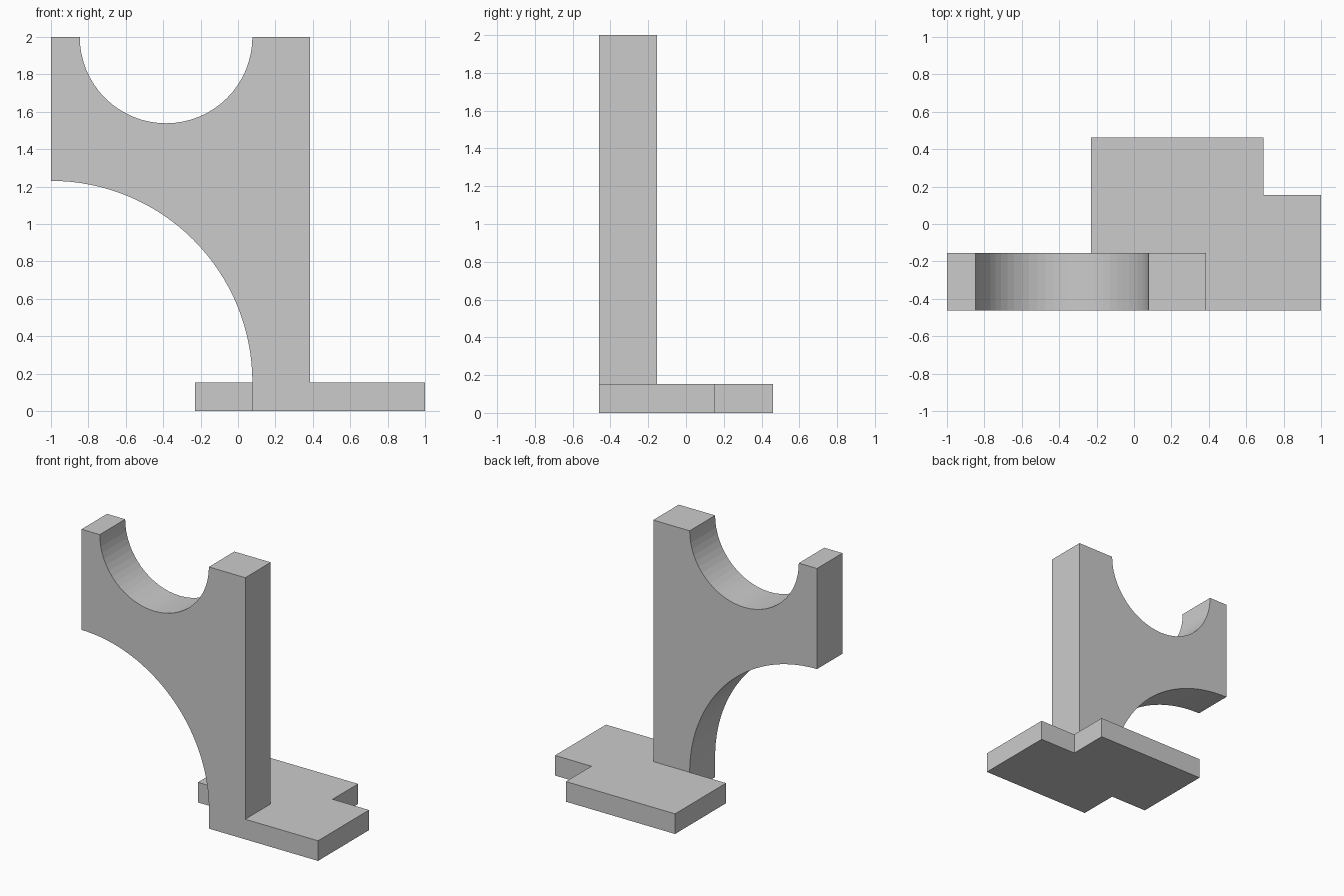
import bpy, bmesh
from math import sin, cos, pi, radians
from mathutils import Vector

if "Cube" in bpy.data.objects:
    bpy.data.objects.remove(bpy.data.objects["Cube"])

U = 2 / 13  # design module: the bracket is 13 modules wide and tall


def arc(cx, cz, r, a0, a1, n):
    """Points along a circular arc, angles in degrees."""
    steps = [radians(a0 + (a1 - a0) * i / n) for i in range(n + 1)]
    return [(cx + r * cos(a), cz + r * sin(a)) for a in steps]


def prism(name, outline, to_3d, direction):
    """Extrude a flat outline (in modules) into a solid."""
    bm = bmesh.new()
    face = bm.faces.new([bm.verts.new(Vector(to_3d(a, b)) * U) for a, b in outline])
    result = bmesh.ops.extrude_face_region(bm, geom=[face], use_keep_orig=True)
    moved = [v for v in result["geom"] if isinstance(v, bmesh.types.BMVert)]
    bmesh.ops.translate(bm, verts=moved, vec=Vector(direction) * U)
    bmesh.ops.recalc_face_normals(bm, faces=bm.faces)
    mesh = bpy.data.meshes.new(name)
    bm.to_mesh(mesh)
    bm.free()
    obj = bpy.data.objects.new(name, mesh)
    bpy.context.collection.objects.link(obj)
    return obj


# Base plate with two opposite corners notched
base = [(0.5, -3), (6.5, -3), (6.5, 1), (4.5, 1),
        (4.5, 3), (-1.5, 3), (-1.5, -1), (0.5, -1)]
bracket = prism("cradle_bracket", base, lambda x, y: (x, y, 0), (0, 0, 1))

# Upright web: quarter-round underside and half-round cradle on top
web = [(0.5, 0), (2.5, 0), (2.5, 13)]
web += arc(-2.5, 13, 3, 0, -180, 32)
web += [(-6.5, 13)]
web += arc(-6.5, 1, 7, 90, 0, 32)
upright = prism("upright_web", web, lambda x, z: (x, -3, z), (0, 2, 0))

# Fuse the parts into one solid
union = bracket.modifiers.new("fuse", 'BOOLEAN')
union.operation = 'UNION'
union.solver = 'EXACT'
union.object = upright
bpy.context.view_layer.objects.active = bracket
bpy.ops.object.modifier_apply(modifier=union.name)
bpy.data.objects.remove(upright)

# Merge flush faces left by the union
bm = bmesh.new()
bm.from_mesh(bracket.data)
bmesh.ops.remove_doubles(bm, verts=bm.verts, dist=1e-5)
bmesh.ops.dissolve_limit(bm, angle_limit=radians(0.5), verts=bm.verts, edges=bm.edges)
bm.to_mesh(bracket.data)
bm.free()
